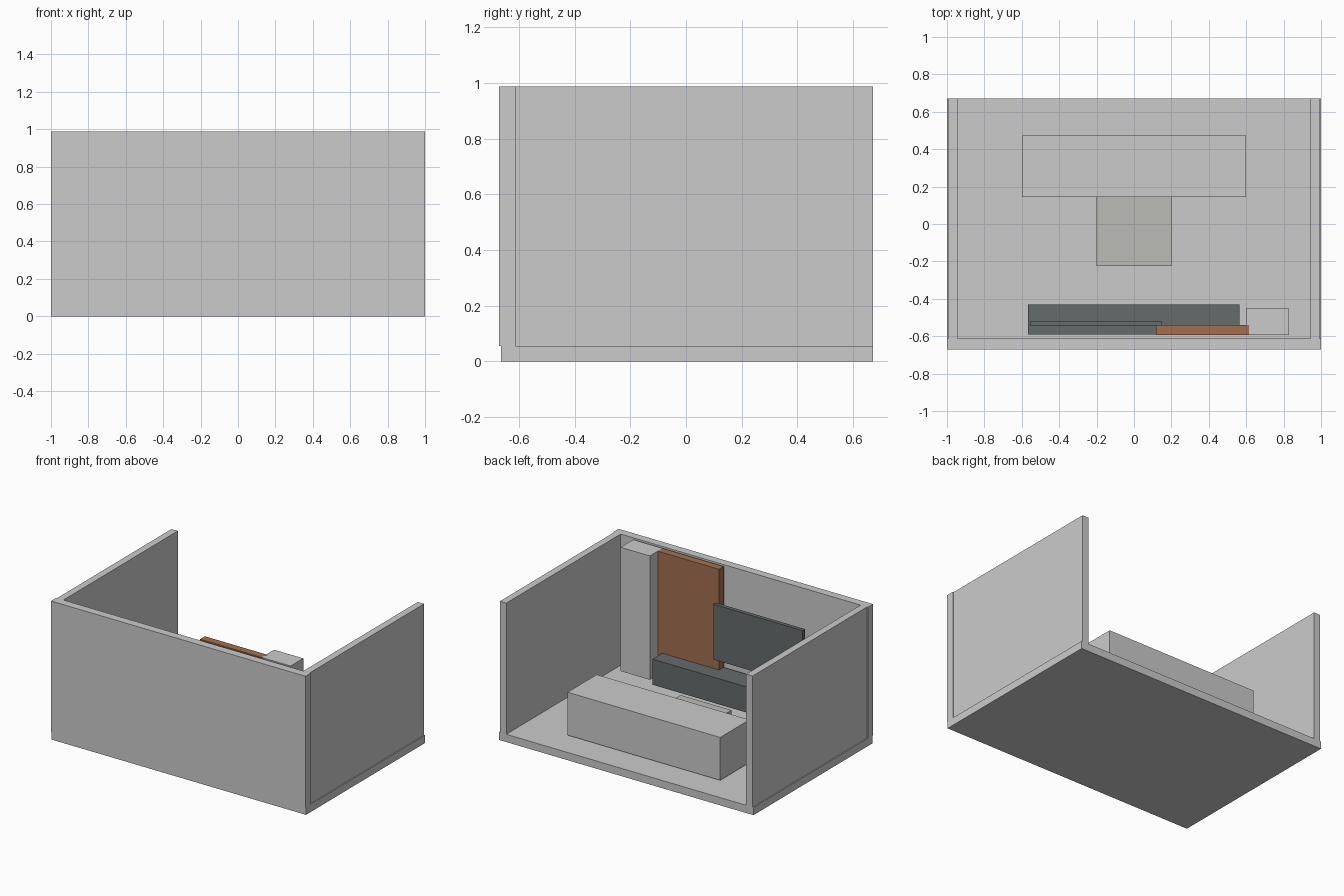
import bpy

if "Cube" in bpy.data.objects:
    bpy.data.objects.remove(bpy.data.objects["Cube"])


def material(name, rgb):
    mat = bpy.data.materials.new(name)
    mat.diffuse_color = (*rgb, 1.0)
    mat.use_nodes = True
    mat.node_tree.nodes["Principled BSDF"].inputs["Base Color"].default_value = mat.diffuse_color
    return mat


def box(name, x, y, z, mat=None):
    """Box from its (min, max) extent on each axis."""
    ext = (x, y, z)
    bpy.ops.mesh.primitive_cube_add(size=1, location=[(a + b) / 2 for a, b in ext])
    obj = bpy.context.object
    obj.name = name
    obj.scale = [b - a for a, b in ext]
    bpy.ops.object.transform_apply(location=False, rotation=False, scale=True)
    if mat:
        obj.data.materials.append(mat)
    return obj


wood = material("wood", (0.36, 0.16, 0.08))
charcoal = material("charcoal", (0.13, 0.145, 0.145))
table_grey = material("table_grey", (0.5, 0.5, 0.47))

FLOOR = 0.055
TOP = 0.987

# Room shell: floor, long front wall and two side walls, open at the back
box("floor", (-1, 1), (-0.665, 0.671), (0, FLOOR))
box("front_wall", (-1, 1), (-0.671, -0.613), (FLOOR, TOP))
for side, name in ((-1, "left_wall"), (1, "right_wall")):
    xs = sorted((side * 0.943, side * 0.993))
    box(name, xs, (-0.62, 0.671), (FLOOR, TOP))

# Seating and table
box("sofa", (-0.6, 0.6), (0.145, 0.473), (0.065, 0.37))
box("coffee_table", (-0.2, 0.2), (-0.225, 0.145), (0.065, 0.19), table_grey)

# Media wall
box("media_console", (-0.567, 0.565), (-0.59, -0.43), (0.088, 0.27), charcoal)
box("screen", (-0.553, 0.147), (-0.546, -0.518), (0.345, 0.738), charcoal)
box("wood_panel", (0.118, 0.615), (-0.594, -0.54), (0.105, 0.985), wood)
box("tall_cabinet", (0.6, 0.83), (-0.594, -0.452), (0.105, 0.985))
